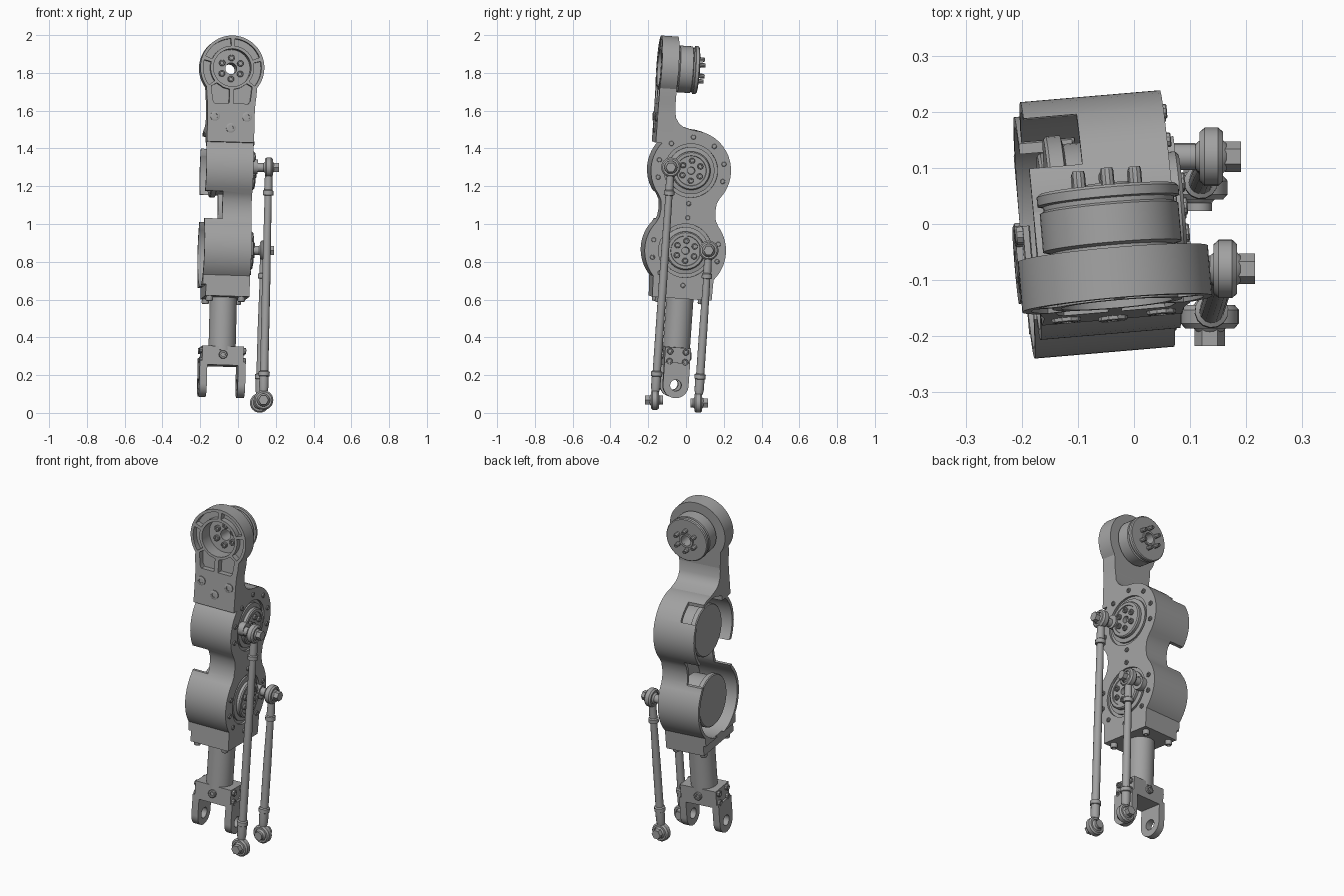
import bpy, bmesh, math
from math import sin, cos, radians, pi
from mathutils import Matrix, Vector

cube = bpy.data.objects.get("Cube")
if cube:
    bpy.data.objects.remove(cube, do_unlink=True)

grey = bpy.data.materials.new("machined_grey")
grey.use_nodes = True
grey.diffuse_color = (0.36, 0.36, 0.36, 1)
grey.node_tree.nodes["Principled BSDF"].inputs["Base Color"].default_value = (0.36, 0.36, 0.36, 1)

# The leg leans slightly; rods are placed upright in world space
LEAN = (Matrix.Translation((-0.093, -0.075, 0)) @ Matrix.Rotation(radians(5), 4, 'Z')
        @ Matrix.Rotation(radians(-3.9), 4, 'X') @ Matrix.Rotation(radians(1.8), 4, 'Y'))
WORLD = Matrix.Identity(4)
X, Y, Z = Vector((1, 0, 0)), Vector((0, 1, 0)), Vector((0, 0, 1))


def finish(name, bm, frame):
    bmesh.ops.recalc_face_normals(bm, faces=bm.faces)
    mesh = bpy.data.meshes.new(name)
    bm.to_mesh(mesh)
    bm.free()
    mesh.materials.append(grey)
    obj = bpy.data.objects.new(name, mesh)
    bpy.context.scene.collection.objects.link(obj)
    obj.matrix_world = frame
    shade(obj)
    return obj


def shade(obj):
    obj.data.shade_smooth()
    obj.data.set_sharp_from_angle(angle=radians(32))


def prism(name, pts, axis, lo, hi, frame=LEAN):
    """Extrude a 2D outline along X (points are y, z) or Y (points are x, z)."""
    bm = bmesh.new()
    place = (lambda a, b, h: (h, a, b)) if axis == 'X' else (lambda a, b, h: (a, h, b))
    low = [bm.verts.new(place(a, b, lo)) for a, b in pts]
    top = [bm.verts.new(place(a, b, hi)) for a, b in pts]
    bm.faces.new(low)
    bm.faces.new(top)
    for i in range(len(pts)):
        j = (i + 1) % len(pts)
        bm.faces.new((low[i], low[j], top[j], top[i]))
    return finish(name, bm, frame)


def lathe(name, origin, axis, prof, segs=32, frame=LEAN, ring=False):
    """Revolve (radius, height) points; ring closes the profile on itself."""
    bm = bmesh.new()
    turn = Vector(axis).to_track_quat('Z', 'Y')
    put = lambda x, y, z: bm.verts.new(Vector(origin) + turn @ Vector((x, y, z)))
    loops = [[put(r * cos(2 * pi * k / segs), r * sin(2 * pi * k / segs), h)
              for k in range(segs)] for r, h in prof]
    pairs = list(zip(loops, loops[1:])) + ([(loops[-1], loops[0])] if ring else [])
    for a, b in pairs:
        for k in range(segs):
            n = (k + 1) % segs
            bm.faces.new((a[k], a[n], b[n], b[k]))
    if not ring:
        bm.faces.new(loops[0])
        bm.faces.new(loops[-1])
    return finish(name, bm, frame)


def cyl(name, origin, axis, r, lo, hi, segs=32, frame=LEAN):
    return lathe(name, origin, axis, [(r, lo), (r, hi)], segs, frame)


def cut(obj, *cutters):
    for c in cutters:
        c.hide_render = True
        mod = obj.modifiers.new("cut", 'BOOLEAN')
        mod.operation, mod.solver, mod.object = 'DIFFERENCE', 'EXACT', c
    bpy.context.view_layer.update()
    graph = bpy.context.evaluated_depsgraph_get()
    mesh = bpy.data.meshes.new_from_object(obj.evaluated_get(graph))
    obj.modifiers.clear()
    obj.data = mesh
    for c in cutters:
        bpy.data.objects.remove(c, do_unlink=True)
    shade(obj)


def arc(cx, cz, r, a0, a1, n=16):
    return [(cx + r * cos(radians(a0 + (a1 - a0) * i / n)),
             cz + r * sin(radians(a0 + (a1 - a0) * i / n))) for i in range(n + 1)]


def rect(a0, a1, b0, b1):
    return [(a0, b0), (a1, b0), (a1, b1), (a0, b1)]


def mirrored(half):
    return half + [(-a, b) for a, b in reversed(half) if abs(a) > 1e-5]


def bolt(name, p, axis, r=0.016, h=0.012):
    """Socket head bolt with a recessed centre."""
    p = Vector(p) - axis * 0.004
    h += 0.004
    lathe(name, p, axis, [(r, 0), (r, h * 0.85), (r * 0.85, h), (r * 0.5, h), (r * 0.5, h * 0.5)], 10)


def bolt_circle(name, c, axis, a, b, R, n, r, h, start=0):
    for k in range(n):
        t = radians(start) + 2 * pi * k / n
        bolt(name, Vector(c) + a * R * cos(t) + b * R * sin(t), axis, r, h)


# Two-lobed housing, open on one side, with a solid foot block
LOW, UP, TOP = 0.865, 1.29, 1.82


def housing_outline(t, foot, start):
    return mirrored(foot + arc(0, LOW, 0.216 - t, start, 40, 24)
                    + [(0.15 - t, 1.035), (0.144 - t, 1.08), (0.149 - t, 1.125)]
                    + arc(0, UP, 0.213 - t, -40, 90))


housing = prism("housing", housing_outline(0, [(0.158, 0.61)], -42), 'X', -0.125, 0.125)
cut(housing,
    prism("hollow", housing_outline(0.018, [], -90), 'X', -0.3, 0.1),
    prism("waist_notch", rect(-0.3, 0.3, 1.02, 1.165), 'X', -0.3, -0.03),
    prism("rear_window", rect(0.08, 0.175, 1.36, 1.6), 'X', -0.3, -0.03),
    prism("foot_relief", rect(-0.3, 0.3, 0.5, 0.67), 'X', -0.3, -0.108),
    *[cyl("recess", (0, 0, z), X, 0.142, 0.112, 0.2, 48) for z in (LOW, UP)])

# Joint motors set inside the housing, output hubs and their bolts
for z in (LOW, UP):
    lathe("joint_motor", (0, 0, z), X,
          [(0.143, -0.09), (0.148, -0.085), (0.148, -0.06), (0.132, -0.056),
           (0.132, 0.04), (0.11, 0.045), (0.11, 0.105)], 48)
    lathe("output_hub", (0, 0, z), X,
          [(0.125, 0.1), (0.125, 0.122), (0.102, 0.126), (0.102, 0.142), (0.096, 0.148), (0.08, 0.148),
           (0.078, 0.143), (0.02, 0.143), (0.018, 0.12)], 48)
    bolt_circle("hub_bolt", (0.143, 0, z), X, Y, Z, 0.053, 6, 0.016, 0.012, 30)
    for deg in (-45, -15, 15, 165, 195, 225) if z == LOW else (-15, 15, 50, 90, 130, 165, 195):
        t = radians(deg)
        bolt("cover_bolt", (0.125, 0.178 * cos(t), z + 0.178 * sin(t)), X, 0.013, 0.008)
for z in (1.04, 1.115, 0.68):
    bolt("cover_bolt", (0.125, 0, z), X, 0.013, 0.008)

# Upper link plate with bore and lightening pockets
half = [(0.125, 1.425), (0.125, 1.58), (0.127, 1.63), (0.132, 1.67)] + arc(0, TOP, 0.17, -38, 90, 24)
link = prism("upper_link", mirrored(half), 'Y', -0.197, -0.107)
pockets = [prism("rim_pocket", arc(0, TOP, 0.154, a, b, 10) + arc(0, TOP, 0.116, b, a, 10), 'Y', -0.3, -0.162)
           for a, b in ((-38, 14), (22, 86), (94, 158), (166, 218))]
pockets += [prism("stem_pocket", [(s * a, b) for a, b in
            [(0.012, 1.63), (0.09, 1.63), (0.1, 1.645), (0.108, 1.72), (0.08, 1.737), (0.045, 1.714), (0.012, 1.705)]],
            'Y', -0.3, -0.162) for s in (-1, 1)]
cut(link, cyl("bore", (0, 0, TOP), Y, 0.1, -0.4, 0.2, 48), *pockets)
prism("link_fillet", [(-0.13, 1.63), (-0.107, 1.62), (-0.1, 1.565), (-0.082, 1.535), (-0.055, 1.517),
                      (0, 1.503), (-0.02, 1.488), (-0.13, 1.445)], 'X', -0.125, 0.125)
for x, z in ((-0.085, 1.56), (0.085, 1.56), (0, 1.5)):
    bolt("link_bolt", (x, -0.197, z), -Y, 0.026, 0.008)

# Hip motor with a hollow shaft
lathe("hip_motor", (0, 0, TOP), Y,
      [(0.03, -0.118), (0.108, -0.118), (0.108, -0.098), (0.124, -0.094), (0.124, -0.026), (0.117, -0.022),
       (0.117, -0.014), (0.127, -0.012), (0.127, 0.004), (0.122, 0.009), (0.03, 0.009)], 48, ring=True)
bolt_circle("hip_front_bolt", (0, -0.118, TOP), -Y, X, Z, 0.056, 6, 0.017, 0.014, 30)
bolt_circle("hip_rear_stud", (0, 0.009, TOP), Y, X, Z, 0.058, 6, 0.012, 0.034, 30)
lathe("shaft_collar", (0, 0, TOP), Y, [(0.03, 0.005), (0.042, 0.005), (0.042, 0.018), (0.03, 0.018)], ring=True)

# Shin tube and foot clevis
cyl("shin_tube", (0, 0, 0), Z, 0.072, 0.33, 0.62, 40)
prism("clevis_block", rect(-0.068, 0.068, 0.25, 0.35), 'X', -0.11, 0.11)
for s in (-1, 1):
    lo, hi = sorted((s * 0.082, s * 0.122))
    arm = prism("clevis_arm", [(0.068, 0.27)] + arc(0, 0.15, 0.068, 0, -180, 20) + [(-0.068, 0.27)], 'X', lo, hi)
    cut(arm, cyl("pin_hole", (0, 0, 0.15), X, 0.03, -0.3, 0.3))
    bolt("clamp_bolt", (0, s * 0.068, 0.305), Y * s, 0.023, 0.014)
    for y in (-0.042, 0.042):
        for z in (0.275, 0.328):
            bolt("clevis_bolt", (s * 0.11, y, z), X * s, 0.017, 0.014)
        bolt("base_bolt", (s * 0.085, y * 2.9, 0.61), -Z, 0.019, 0.026)


# Push rods with ball joints at both ends
def ball_joint(p, stud, back, front):
    lathe("rod_eye", p, stud, [(0.034, -0.021), (0.044, -0.021), (0.052, -0.012), (0.052, 0.012),
                               (0.044, 0.021), (0.034, 0.021)], 24, WORLD, True)
    lathe("joint_ball", p, stud, [(0.036 * sin(t), -0.036 * cos(t))
                                  for t in [pi * (0.15 + 0.7 * i / 8) for i in range(9)]], 20, WORLD)
    cyl("joint_stud", p, stud, 0.016, -back, front - 0.004, 16, WORLD)
    cyl("joint_nut", p, stud, 0.027, 0.024, front, 6, WORLD)
    cyl("joint_spacer", p, stud, 0.024, -back, -0.028, 16, WORLD)


def push_rod(top, bottom, foot_axis):
    top, bottom = Vector(top), Vector(bottom)
    d = top - bottom
    n = d.length
    ball_joint(top, X, 0.075, 0.053)
    ball_joint(bottom, foot_axis, 0.042, 0.052)
    lathe("push_rod", bottom, d,
          [(0.021, 0.046), (0.025, 0.07), (0.025, 0.125), (0.03, 0.128), (0.03, 0.15), (0.022, 0.155),
           (0.022, n * 0.5), (0.019, n - 0.16), (0.019, n - 0.15), (0.028, n - 0.148), (0.028, n - 0.125),
           (0.022, n - 0.12), (0.02, n - 0.046)], 14, WORLD)


push_rod((0.163, -0.08, 1.3), (0.135, -0.165, 0.068), -Y)
push_rod((0.138, 0.12, 0.86), (0.115, 0.065, 0.053), Y)

# Crank lugs carrying the rod studs
cyl("upper_crank_lug", (0, -0.098, 1.305), X, 0.038, 0.12, 0.155)
cyl("lower_crank_lug", (0, 0.12, 0.87), X, 0.038, 0.12, 0.155)
